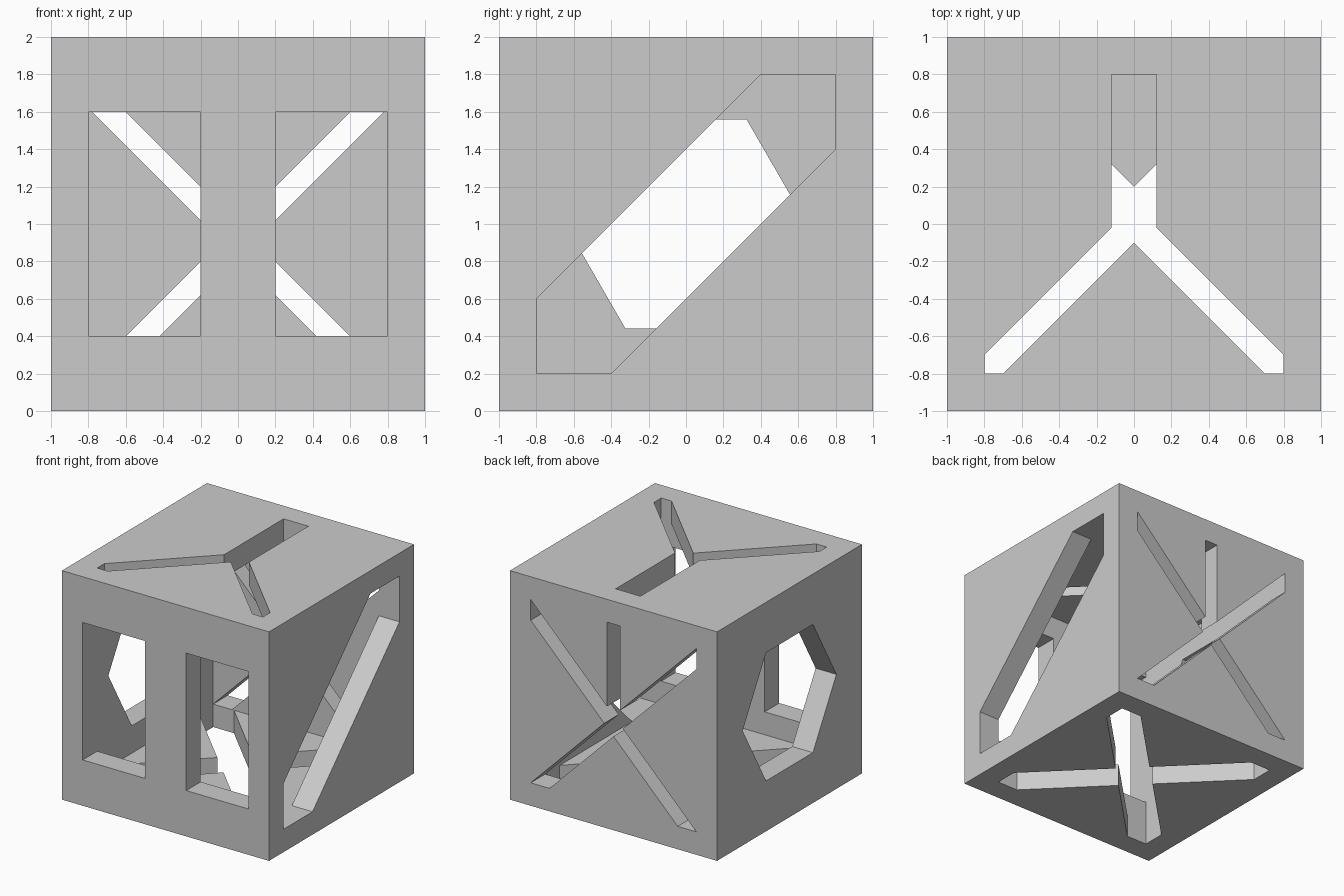
import bpy, bmesh
from math import sin, cos, radians

if "Cube" in bpy.data.objects:
    bpy.data.objects.remove(bpy.data.objects["Cube"])

A = 0.8      # half size of the cavity and of the area used by the slots
C = 1.0      # centre height

# Maps (u, v, depth from centre) on each face to world space
FACES = {
    "front":  lambda u, v, d: (u, -d, C + v),
    "back":   lambda u, v, d: (u, d, C + v),
    "right":  lambda u, v, d: (d, u, C + v),
    "left":   lambda u, v, d: (-d, u, C + v),
    "top":    lambda u, v, d: (u, v, C + d),
    "bottom": lambda u, v, d: (u, v, C - d),
}


def mesh_object(name, bm):
    bmesh.ops.recalc_face_normals(bm, faces=bm.faces)
    me = bpy.data.meshes.new(name)
    bm.to_mesh(me)
    bm.free()
    ob = bpy.data.objects.new(name, me)
    bpy.context.collection.objects.link(ob)
    return ob


def box(name, size):
    bm = bmesh.new()
    bmesh.ops.create_cube(bm, size=size)
    bmesh.ops.translate(bm, verts=bm.verts, vec=(0, 0, C))
    return mesh_object(name, bm)


def prism(face, pts, near=0.7, far=1.2):
    """Outline on one face, extruded through the wall."""
    place = FACES[face]
    bm = bmesh.new()
    a = [bm.verts.new(place(u, v, near)) for u, v in pts]
    b = [bm.verts.new(place(u, v, far)) for u, v in pts]
    bm.faces.new(a)
    bm.faces.new(b[::-1])
    for i in range(len(pts)):
        j = (i + 1) % len(pts)
        bm.faces.new((a[i], a[j], b[j], b[i]))
    return mesh_object(face + "_cutter", bm)


def rect(u0, u1, v0, v1):
    return [(u0, v0), (u1, v0), (u1, v1), (u0, v1)]


def stripe(lo, hi, s=1):
    """Diagonal band u+lo <= v <= u+hi clipped to the square; s=-1 mirrors it."""
    pts = [(-A, -A), (-A - lo, -A), (A, A + lo), (A, A), (A - hi, A), (-A, -A + hi)]
    return [(s * u, v) for u, v in dict.fromkeys(pts)]


# Six faces, numbered one to six by the shape of their openings
hex_r = 0.56 / cos(radians(30))
y_half = [(0.12, A), (0.12, -0.02), (A, -0.7), (A, -A), (0.7, -A)]
cuts = [
    ("right", stripe(-0.4, 0.4)),
    ("front", rect(0.2, A, -0.6, 0.6)),
    ("front", rect(-A, -0.2, -0.6, 0.6)),
    ("top", y_half + [(0, -0.1)] + [(-u, v) for u, v in reversed(y_half)]),
    ("bottom", stripe(-0.2, 0.2)),
    ("bottom", stripe(-0.2, 0.2, -1)),
    ("back", stripe(-0.18, 0)),
    ("back", stripe(-0.18, 0, -1)),
    ("back", rect(-0.064, 0.064, -0.09, A)),
    ("left", [(hex_r * cos(radians(60 * i)), hex_r * sin(radians(60 * i))) for i in range(6)]),
]

# Hollow cube shell with the openings cut through its walls
shell = box("hollow_cube", 2.0)
cutters = [box("cavity_cutter", 2 * A)] + [prism(f, p) for f, p in cuts]
for cutter in cutters:
    mod = shell.modifiers.new(cutter.name, 'BOOLEAN')
    mod.operation = 'DIFFERENCE'
    mod.solver = 'EXACT'
    mod.object = cutter
    cutter.hide_render = True

# Bake the cuts and remove the helpers
deps = bpy.context.evaluated_depsgraph_get()
baked = bpy.data.meshes.new_from_object(shell.evaluated_get(deps))
shell.modifiers.clear()
shell.data = baked
for cutter in cutters:
    bpy.data.objects.remove(cutter)
